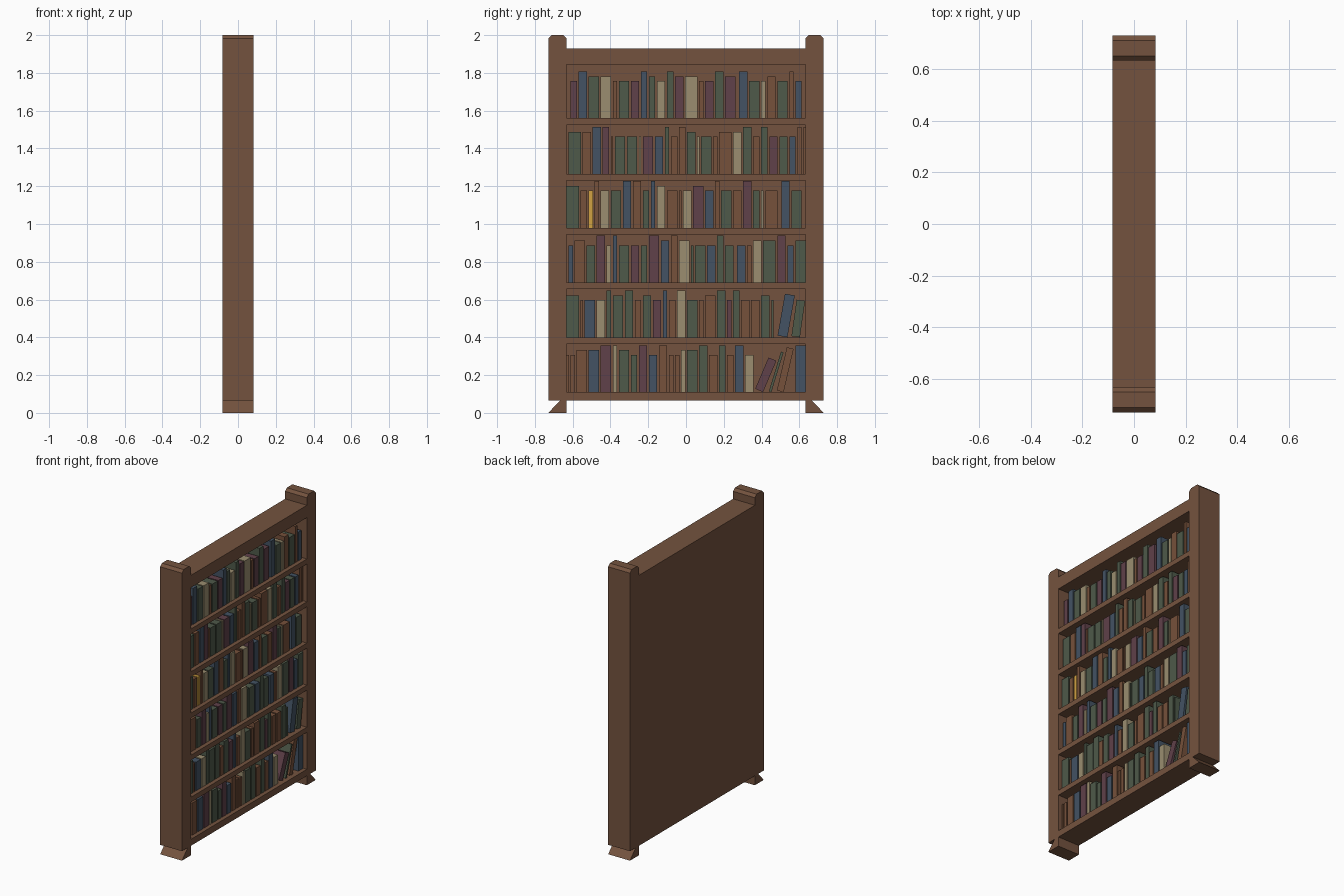
import bpy, math
from mathutils import Matrix

if "Cube" in bpy.data.objects:
    bpy.data.objects.remove(bpy.data.objects["Cube"])


def material(name, r, g, b):
    mat = bpy.data.materials.new(name)
    mat.use_nodes = True
    mat.diffuse_color = (r, g, b, 1)
    mat.node_tree.nodes["Principled BSDF"].inputs["Base Color"].default_value = (r, g, b, 1)
    return mat


WOOD = material("walnut wood", .175, .086, .049)
COVERS = {
    "n": material("brown leather", .180, .082, .043),
    "g": material("green cloth", .077, .100, .067),
    "m": material("maroon cloth", .115, .052, .067),
    "b": material("blue cloth", .056, .085, .125),
    "t": material("tan cloth", .325, .268, .160),
    "y": material("yellow cloth", .65, .36, .055),
}


def prism(name, profile, x_back, x_front, mat):
    """Extrude a closed (y, z) profile along x."""
    n = len(profile)
    verts = [(x, y, z) for x in (x_back, x_front) for y, z in profile]
    faces = [tuple(reversed(range(n))), tuple(range(n, 2 * n))]
    faces += [(i, (i + 1) % n, n + (i + 1) % n, n + i) for i in range(n)]
    mesh = bpy.data.meshes.new(name)
    mesh.from_pydata(verts, [], faces)
    mesh.materials.append(mat)
    obj = bpy.data.objects.new(name, mesh)
    bpy.context.collection.objects.link(obj)
    return obj


def block(name, y0, y1, z0, z1, x0, x1, mat):
    return prism(name, [(y0, z0), (y1, z0), (y1, z1), (y0, z1)], x0, x1, mat)


BACK, FRONT = -.083, .083
INNER, OUTER = .632, .729
SPINE, PANEL = .055, -.065
LIFT, TOP, CHAMFER = .065, 2.0, .018

# End posts with chamfered tops, standing on splayed feet
for side, label in ((-1, "right"), (1, "left")):
    post = [(INNER, LIFT), (OUTER, LIFT), (OUTER, TOP - CHAMFER), (OUTER - CHAMFER, TOP),
            (INNER + CHAMFER, TOP), (INNER, TOP - CHAMFER)]
    foot = [(INNER, 0), (OUTER, 0), (INNER + .035, LIFT), (INNER, LIFT)]
    for name, shape in (("post", post), ("foot", foot)):
        points = [(side * y, z) for y, z in shape][::side]
        prism(f"{label}_{name}", points, BACK, FRONT, WOOD)

# Back panel, plinth, header and shelves
block("back_panel", -INNER, INNER, LIFT, 1.93, BACK, PANEL, WOOD)
block("header", -INNER, INNER, 1.845, 1.93, PANEL, FRONT, WOOD)
block("plinth", -INNER, INNER, LIFT, .11, PANEL, FRONT, WOOD)
FLOORS = [1.56, 1.265, .98, .69, .40, .11]
for floor in FLOORS[:-1]:
    block("shelf", -INNER, INNER, floor - .035, floor, PANEL, FRONT, WOOD)

# Book plan: one word per book, letter = cover, length = thickness,
# lower case = short, capitalised = medium, all capitals = tall
ROWS = [
    "  mmm BBBB Ggggg Ttttt nn ggggg mmmm BBB Ggg tttt GGG Mmmm Tttttt nn mmmm"
    " GGGG Mmmmm  BBBB ggggg tt Nnnn ggggg NN bbb ",
    " Gggggg Nnnn BBBB MMM n ggggg ggggg t mmmmm bbbb GG nnn NNN Gggg t ggggg"
    " nn Nnnnnn Tttt GGGG nnn GGG mmmm gggg bbb NN N",
    "Gggggg nnn yy NN tttt ggggg BBBB NNNN ggg BB Tttt nnnnn n tttt Mmmmm bbbb"
    " NN ggggg nnnn MMMM ggg t nnnnnn  BBBB ggggg  ",
    " bb Nnnnn gggg MMMM tt BB ggggg mmmm ggg MMMMM Bbbb NNN Ttttt g ggggg bbbb"
    " GGG gggg  bbbb nn Tttt Gggggg MMMM bbb Ggggg",
    "Gggggg n bbbbb tttt GG Ggggg GGGG nnn Gggg mmmm BB nnn TTTT ggggg nn Nnnnn"
    " GGGG mm GGG nnnn nnnn Gggg g",
    "n nn Nnnnn Bbbbb MMMMM TT Ggggg ggg MMMM bbbb NNNN nn nn Tt Ggggg GGGG nnnn"
    " GGG nnn BBBB tttt" + " " * 21 + "BBBBB",
]
CELL = 2 * INNER / 119
for row, floor in zip(ROWS, FLOORS):
    column = 0
    for word in row.split(" "):
        if word:
            height = .248 if word.isupper() else .222 if word[0].isupper() else .197
            y = -INNER + column * CELL
            block("book", y, y + (len(word) + .15) * CELL, floor, floor + height,
                  PANEL, SPINE, COVERS[word[0].lower()])
        column += len(word) + 1


def leaning_book(y, floor, thickness, height, degrees, cover):
    """A book tipped towards +y, pivoting on its lower far corner."""
    book = block("leaning_book", -thickness, 0, 0, height, PANEL, SPINE, COVERS[cover])
    book.matrix_world = Matrix.Translation((0, y, floor)) @ Matrix.Rotation(
        -math.radians(degrees), 4, "X")


# Tipped books at the ends of the two lowest shelves
leaning_book(.537, FLOORS[4], .053, .225, 10, "b")
leaning_book(.603, FLOORS[4], .045, .195, 8, "g")
leaning_book(.408, FLOORS[5], .045, .18, 23, "m")
leaning_book(.452, FLOORS[5], .014, .22, 17, "g")
leaning_book(.517, FLOORS[5], .037, .235, 13, "n")
